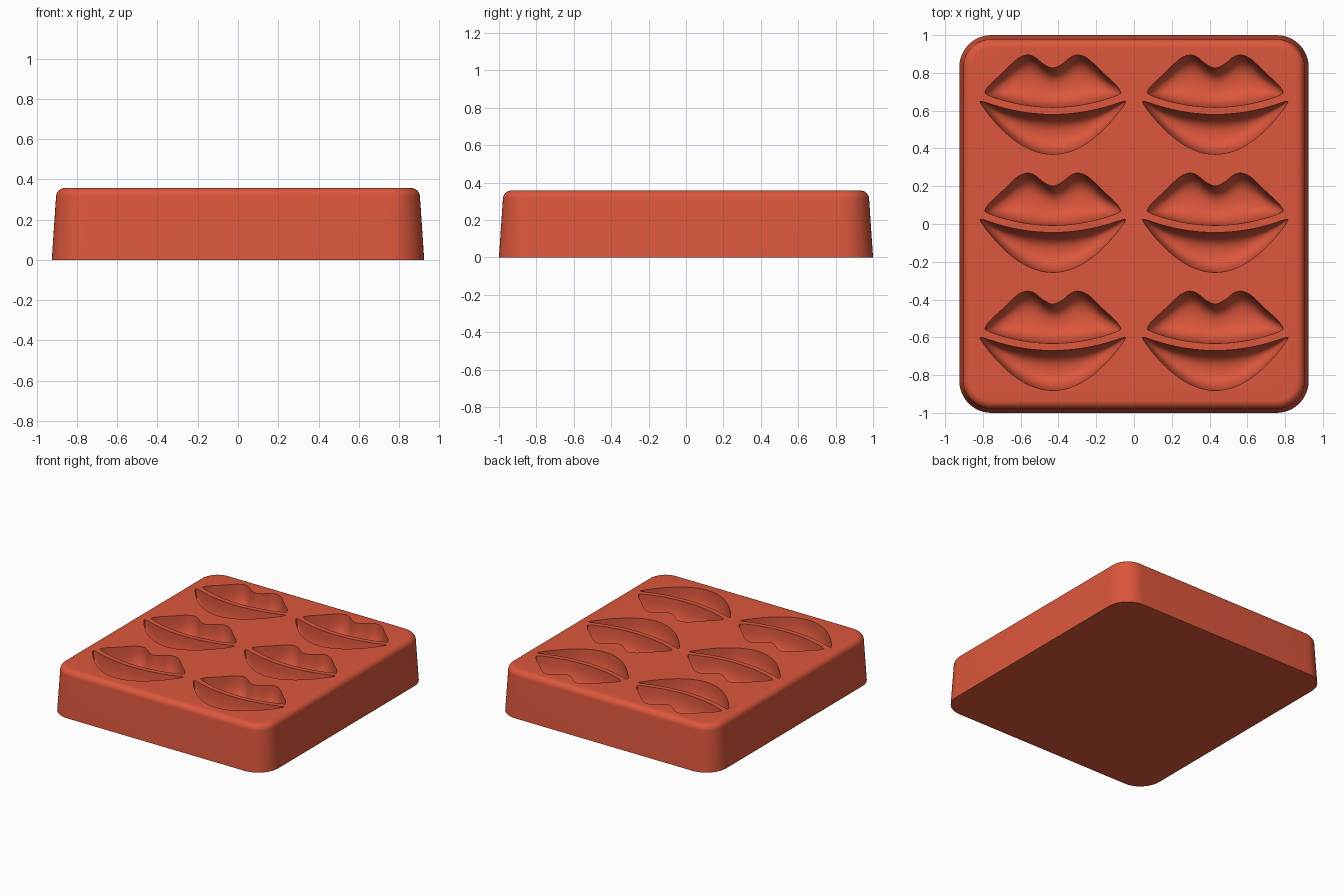
import bpy, bmesh, math

if "Cube" in bpy.data.objects:
    bpy.data.objects.remove(bpy.data.objects["Cube"])

TOP = 0.357      # height of the tray
DEPTH = 0.19     # depth of the lip hollows
ROW = 0.625      # spacing of the rows
COLUMN = 0.43    # distance of the columns from the middle

red = bpy.data.materials.new("silicone red")
red.use_nodes = True
colour = (0.72, 0.095, 0.045, 1)
red.diffuse_color = colour
bsdf = next(n for n in red.node_tree.nodes if n.type == "BSDF_PRINCIPLED")
bsdf.inputs["Base Color"].default_value = colour
bsdf.inputs["Roughness"].default_value = 0.6


def loft(bm, rings):
    """Skin closed rings of equal length and cap both ends."""
    loops = [[bm.verts.new(p) for p in ring] for ring in rings]
    for a, b in zip(loops, loops[1:]):
        for i in range(len(a)):
            j = (i + 1) % len(a)
            bm.faces.new((a[i], a[j], b[j], b[i]))
    bm.faces.new(loops[0][::-1])
    bm.faces.new(loops[-1])


def make_object(name, bm):
    bmesh.ops.recalc_face_normals(bm, faces=bm.faces)
    mesh = bpy.data.meshes.new(name)
    bm.to_mesh(mesh)
    bm.free()
    mesh.materials.append(red)
    obj = bpy.data.objects.new(name, mesh)
    bpy.context.collection.objects.link(obj)
    return obj


def rounded_rectangle(hx, hy, r, z, steps=12):
    points = []
    for k, (sx, sy) in enumerate(((1, 1), (-1, 1), (-1, -1), (1, -1))):
        for i in range(steps + 1):
            a = (k + i / steps) * math.pi / 2
            points.append((sx * (hx - r) + r * math.cos(a),
                           sy * (hy - r) + r * math.sin(a), z))
    return points


# Tray body: tapered sides and a rounded upper rim
bm = bmesh.new()
rings = [rounded_rectangle(0.925, 1.0, 0.17, 0)]
fillet = 0.045
for i in range(9):
    a = i / 8 * math.pi / 2
    inset = 0.021 + fillet * (1 - math.cos(a))
    rings.append(rounded_rectangle(0.925 - inset, 1.0 - inset, 0.17 - inset,
                                   TOP - fillet + fillet * math.sin(a)))
loft(bm, rings)
tray = make_object("mould_tray", bm)


def smooth_curve(points, x):
    """Smooth curve through points, mirrored about x = 0."""
    x = abs(x)
    pts = [(-points[1][0], points[1][1])] + points
    pts.append((2 * pts[-1][0] - pts[-2][0], 2 * pts[-1][1] - pts[-2][1]))
    for p, a, b, q in zip(pts, pts[1:], pts[2:], pts[3:]):
        if x <= b[0] + 1e-6:
            w = b[0] - a[0]
            t = (x - a[0]) / w
            m0 = (b[1] - p[1]) / (b[0] - p[0]) * w
            m1 = (q[1] - a[1]) / (q[0] - a[0]) * w
            return ((2*t**3 - 3*t*t + 1) * a[1] + (t**3 - 2*t*t + t) * m0
                    + (3*t*t - 2*t**3) * b[1] + (t**3 - t*t) * m1)


BOW = [(0, 0.20), (0.05, 0.222), (0.10, 0.261), (0.14, 0.269), (0.19, 0.247),
       (0.27, 0.171), (0.34, 0.106), (0.36, 0.078)]


def upper_lip(x):
    return smooth_curve(BOW, x), -0.007 + 0.07 * (x / 0.36) ** 2


def lower_lip(x):
    u = (x / 0.385) ** 2
    return -0.045 + 0.075 * u, -0.256 + 0.271 * u


def hollow(bm, edges, half_width, cx, cy, stations=64, segs=20):
    """Solid bowl with a flattish floor between two edge curves."""
    rings = []
    for s in range(stations + 1):
        x = -half_width * math.cos(math.pi * s / stations)
        hi, lo = edges(x)
        mid, half = (hi + lo) / 2, (hi - lo) / 2
        # round off the pointed ends
        half *= max(0.1, math.sqrt(max(0, 1 - (abs(x) / half_width) ** 40)))
        d = DEPTH * math.tanh(2 * half / 0.09)
        ring = [(cx + x, cy + mid - half, TOP + 0.05)]
        for i in range(segs + 1):
            a = math.pi * (1 - i / segs)
            c, sn = math.cos(a), max(0, math.sin(a))
            y = mid + half * math.copysign(abs(c) ** 0.8, c)
            ring.append((cx + x, cy + y, TOP - d * sn ** 0.8))
        ring.append((cx + x, cy + mid + half, TOP + 0.05))
        rings.append(ring)
    loft(bm, rings)


# Lip hollows: three rows, two columns, cut out of the tray
bm = bmesh.new()
for row in (-1, 0, 1):
    for side in (-1, 1):
        hollow(bm, upper_lip, 0.36, side * COLUMN, row * ROW)
        hollow(bm, lower_lip, 0.385, side * COLUMN, row * ROW)
cutter = make_object("lip_cutter", bm)
cutter.hide_render = True

cut = tray.modifiers.new("lip hollows", "BOOLEAN")
cut.operation = "DIFFERENCE"
cut.solver = "EXACT"
cut.object = cutter

bpy.ops.object.select_all(action="DESELECT")
tray.select_set(True)
bpy.context.view_layer.objects.active = tray
bpy.ops.object.modifier_apply(modifier=cut.name)
bpy.data.objects.remove(cutter)
bpy.ops.object.shade_smooth_by_angle(angle=math.radians(35))
